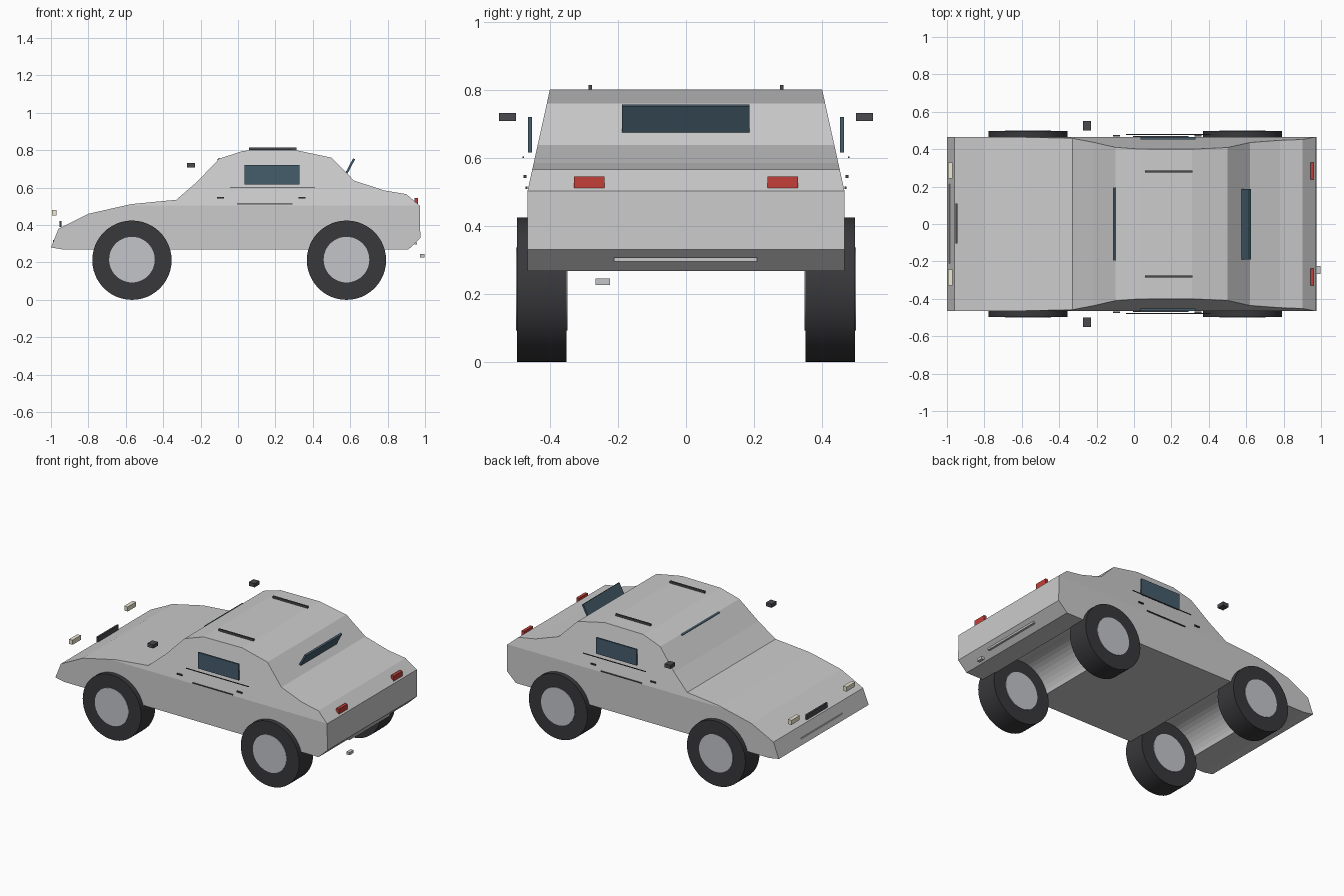
import bpy, bmesh, math
from mathutils import Vector

if "Cube" in bpy.data.objects:
    bpy.data.objects.remove(bpy.data.objects["Cube"])


def material(name, rgb):
    m = bpy.data.materials.new(name)
    m.diffuse_color = (*rgb, 1)
    m.use_nodes = True
    m.node_tree.nodes["Principled BSDF"].inputs["Base Color"].default_value = m.diffuse_color
    return m


RUBBER = material("rubber", (0.04, 0.04, 0.045))
HUB = material("hub_metal", (0.55, 0.56, 0.59))
GLASS = material("glass", (0.06, 0.11, 0.15))
TRIM = material("trim", (0.07, 0.07, 0.08))
RED = material("red_lens", (0.55, 0.05, 0.04))
CREAM = material("lamp_lens", (0.85, 0.8, 0.65))


def box(name, loc, size, mat=None, tilt=0):
    bpy.ops.mesh.primitive_cube_add(size=1, location=loc, rotation=(0, math.radians(tilt), 0))
    o = bpy.context.object
    o.name = name
    o.scale = size
    bpy.ops.object.transform_apply(location=False, rotation=False, scale=True)
    if mat:
        o.data.materials.append(mat)
    return o


def pair(name, loc, size, mat=None):
    for side, s in (("left", 1), ("right", -1)):
        box(f"{name}_{side}", (loc[0], loc[1] * s, loc[2]), size, mat)


def cylinder(name, loc, r, depth, mat=None, smooth=True):
    bpy.ops.mesh.primitive_cylinder_add(vertices=48, radius=r, depth=depth, location=loc,
                                        rotation=(math.pi / 2, 0, 0))
    o = bpy.context.object
    o.name = name
    if smooth:
        bpy.ops.object.shade_smooth_by_angle()
    if mat:
        o.data.materials.append(mat)
    return o


# Body: extruded side profile, tapered inwards above the belt line
PROFILE = [(-1, .28), (-.96, .38), (-.80, .46), (-.57, .512), (-.33, .535), (-.22, .63),
           (-.10, .755), (.03, .797), (.31, .80), (.50, .76), (.62, .638), (.78, .585),
           (.90, .565), (.972, .503), (.975, .33), (.91, .268), (-.93, .268)]
HALF, ROOF_HALF, BELT, TOP = .465, .40, .505, .80
bm = bmesh.new()
face = bm.faces.new([bm.verts.new((x, -HALF, z)) for x, z in PROFILE])
ext = bmesh.ops.extrude_face_region(bm, geom=[face])
bmesh.ops.translate(bm, vec=(0, 2 * HALF, 0),
                    verts=[g for g in ext["geom"] if isinstance(g, bmesh.types.BMVert)])
bmesh.ops.bisect_plane(bm, geom=bm.verts[:] + bm.edges[:] + bm.faces[:],
                       plane_co=(0, 0, BELT), plane_no=(0, 0, 1))
for v in bm.verts:
    if v.co.z > BELT:
        w = HALF + (ROOF_HALF - HALF) * (v.co.z - BELT) / (TOP - BELT)
        v.co.y = math.copysign(w, v.co.y)
bmesh.ops.recalc_face_normals(bm, faces=bm.faces)
me = bpy.data.meshes.new("body")
bm.to_mesh(me)
bm.free()
body = bpy.data.objects.new("body", me)
bpy.context.collection.objects.link(body)

# Wheels, with axle channels cut through the underside
for end, x in (("front", -.567), ("rear", .58)):
    cut = cylinder(f"{end}_channel_cutter", (x, 0, .214), .205, 1.2, smooth=False)
    cut.hide_render = True
    cut.hide_set(True)
    mod = body.modifiers.new(f"{end}_channel", 'BOOLEAN')
    mod.object = cut
    mod.solver = 'EXACT'
    for side, s in (("left", 1), ("right", -1)):
        cylinder(f"{end}_{side}_tyre", (x, s * .424, .212), .212, .146, RUBBER)
        cylinder(f"{end}_{side}_hub", (x, s * .424, .215), .122, .152, HUB)

# Windows
box("rear_window", (.60, -.001, .715), (.012, .375, .088), GLASS, 28)
box("windscreen", (-.085, 0, .716), (.012, .39, .088), GLASS, -28)
pair("side_window", (.182, .4585, .668), (.295, .011, .105), GLASS)

# Lamps
pair("headlight", (-.983, .286, .465), (.025, .086, .03), CREAM)
pair("tail_light", (.953, .284, .528), (.02, .09, .034), RED)

# Bumper bars, grille and exhaust
box("grille", (-.949, .003, .405), (.012, .215, .032), TRIM)
box("front_bumper_bar", (-.983, .002, .313), (.012, .425, .012))
box("rear_bumper_bar", (.95, -.001, .301), (.014, .42, .012))
box("exhaust_tip", (.985, -.245, .236), (.022, .042, .018), HUB)

# Mirrors, roof rails, side trim and door handles
pair("mirror", (-.251, .525, .72), (.042, .05, .024), TRIM)
pair("roof_rail", (.185, .281, .807), (.255, .011, .013), TRIM)
pair("belt_trim", (.185, .478, .602), (.455, .004, .005), TRIM)
pair("lower_trim", (.143, .468, .512), (.295, .006, .006), TRIM)
pair("front_door_handle", (-.093, .473, .545), (.037, .008, .008), TRIM)
pair("rear_door_handle", (.342, .473, .545), (.037, .008, .008), TRIM)
